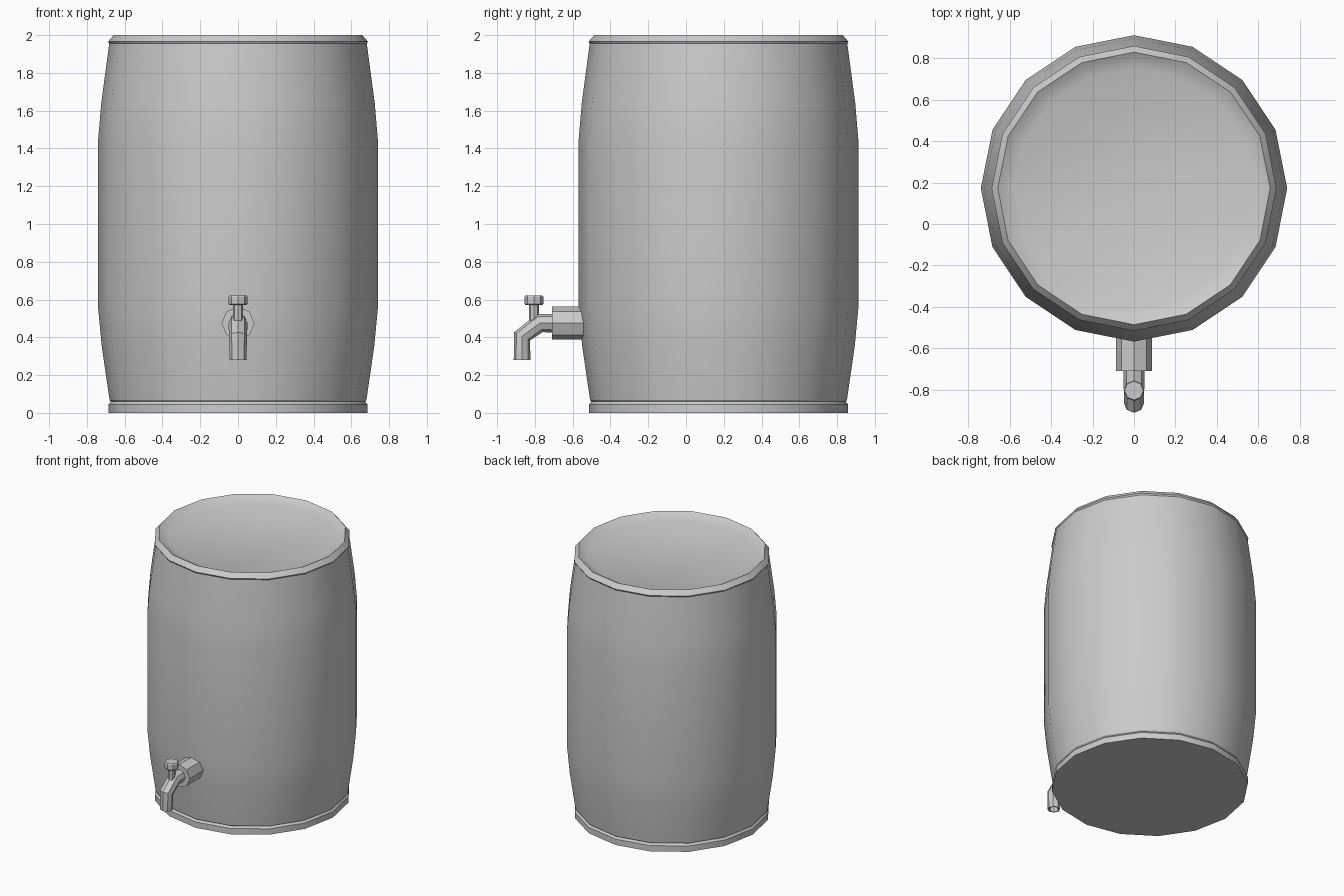
import bpy, bmesh
from math import cos, sin, pi, radians

cube = bpy.data.objects.get("Cube")
if cube:
    bpy.data.objects.remove(cube, do_unlink=True)

grey = bpy.data.materials.new("plain grey")
grey.use_nodes = True
colour = (0.6, 0.6, 0.6, 1)
grey.diffuse_color = colour
grey.node_tree.nodes["Principled BSDF"].inputs["Base Color"].default_value = colour


def loft(name, rings, sides):
    """Join rings given as (y, z, radius, tilt); tilt turns a ring about x."""
    bm = bmesh.new()
    loops = []
    for y, z, r, tilt in rings:
        t = radians(tilt)
        angles = [2 * pi * i / sides for i in range(sides)]
        loops.append([bm.verts.new((r * cos(a), y + r * sin(a) * cos(t),
                                    z + r * sin(a) * sin(t))) for a in angles])
    for low, high in zip(loops, loops[1:]):
        for i in range(sides):
            j = (i + 1) % sides
            bm.faces.new((low[i], low[j], high[j], high[i]))
    bm.faces.new(loops[0])
    bm.faces.new(loops[-1])
    bmesh.ops.recalc_face_normals(bm, faces=bm.faces)
    mesh = bpy.data.meshes.new(name)
    bm.to_mesh(mesh)
    bm.free()
    mesh.materials.append(grey)
    obj = bpy.data.objects.new(name, mesh)
    bpy.context.collection.objects.link(obj)
    bpy.ops.object.select_all(action='DESELECT')
    obj.select_set(True)
    bpy.context.view_layer.objects.active = obj
    bpy.ops.object.shade_smooth_by_angle(angle=radians(30))
    return obj


def upright(name, y, profile, sides):
    return loft(name, [(y, z, r, 0) for r, z in profile], sides)


# Barrel: foot rim, bulging wall, top rim and shallow dished lid
upright("barrel", 0.172, [
    (0.685, 0), (0.685, 0.045), (0.673, 0.06), (0.68, 0.068),
    (0.721, 0.35), (0.74, 0.55), (0.74, 1.45), (0.724, 1.64),
    (0.682, 1.955), (0.688, 1.965), (0.658, 2.0),
    (0.637, 1.988), (0.58, 1.966)], 16)

# Tap: wall sleeve, bent spout with a hollow mouth
loft("tap_sleeve", [(-0.5, 0.475, 0.087, 90), (-0.71, 0.475, 0.087, 90)], 8)
loft("tap_spout", [
    (-0.69, 0.475, 0.05, 90), (-0.775, 0.475, 0.05, 108),
    (-0.868, 0.405, 0.048, 153), (-0.868, 0.28, 0.044, 180),
    (-0.868, 0.28, 0.035, 180), (-0.868, 0.34, 0.035, 180)], 8)

# Tap handle: stem and round knob
upright("tap_stem", -0.805, [(0.026, 0.47), (0.026, 0.58)], 8)
upright("tap_knob", -0.805, [
    (0.044, 0.57), (0.05, 0.577), (0.05, 0.614), (0.045, 0.622)], 8)
